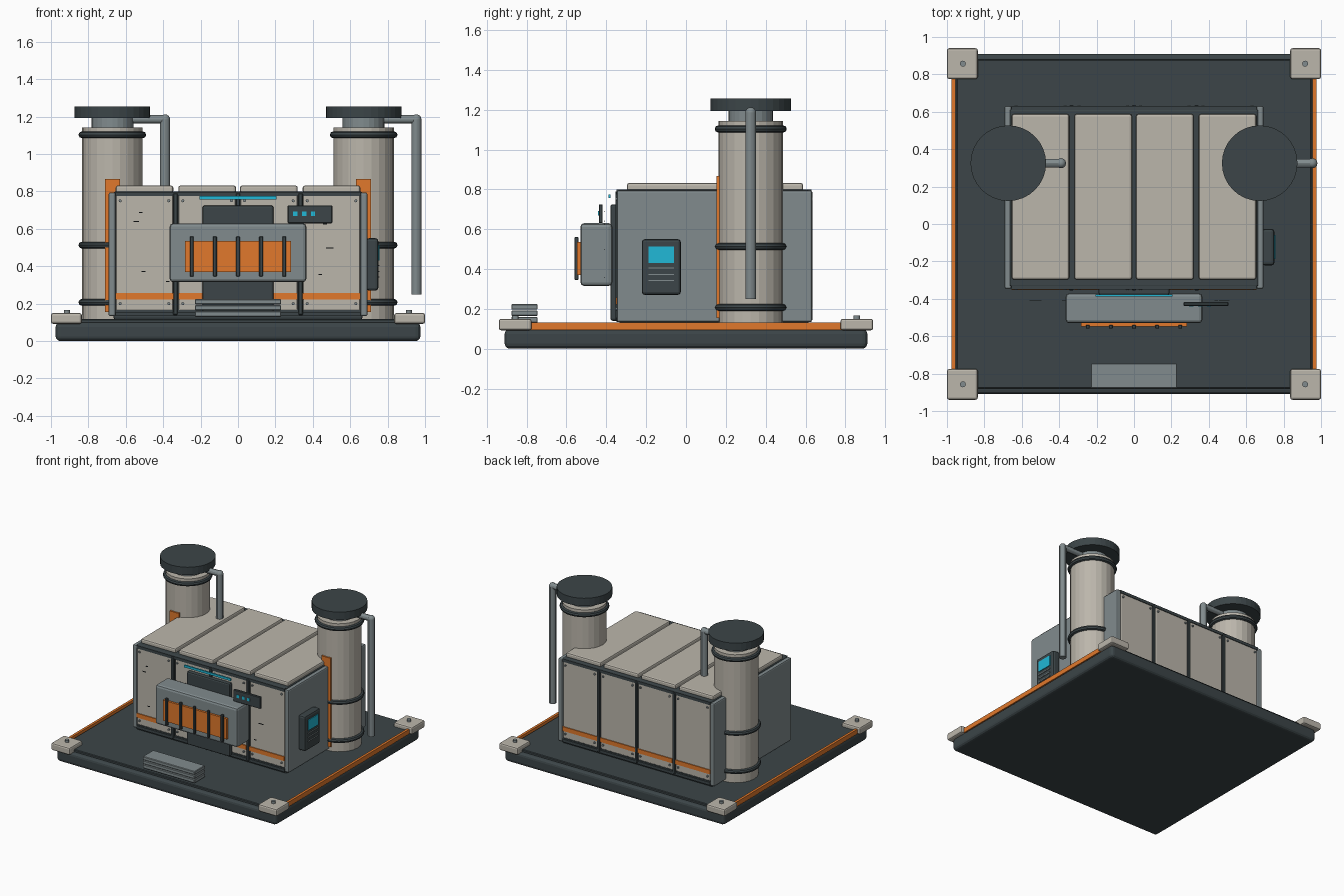
import bpy, math
from mathutils import Vector

if "Cube" in bpy.data.objects:
    bpy.data.objects.remove(bpy.data.objects["Cube"])


def material(name, r, g, b):
    m = bpy.data.materials.new(name)
    m.diffuse_color = (r, g, b, 1)
    m.use_nodes = True
    m.node_tree.nodes["Principled BSDF"].inputs["Base Color"].default_value = m.diffuse_color
    return m


DARK = material("dark_steel", 0.045, 0.06, 0.065)
CREAM = material("cream_panel", 0.50, 0.47, 0.41)
GREY = material("blue_grey", 0.22, 0.26, 0.27)
ORANGE = material("orange", 0.75, 0.19, 0.025)
CYAN = material("cyan_light", 0.015, 0.48, 0.68)


def box(name, x, y, z, mat, bevel=0.0, segments=2):
    """Box from (min, max) ranges on each axis."""
    bpy.ops.mesh.primitive_cube_add(size=1)
    o = bpy.context.object
    o.name = name
    o.location = [(a + b) / 2 for a, b in (x, y, z)]
    o.scale = [b - a for a, b in (x, y, z)]
    bpy.ops.object.transform_apply(location=False, rotation=False, scale=True)
    o.data.materials.append(mat)
    if bevel:
        m = o.modifiers.new("Bevel", 'BEVEL')
        m.width, m.segments = bevel, segments
    return o


def rod(name, a, b, r, mat, sides=24, smooth=False):
    """Cylinder between two points."""
    a, b = Vector(a), Vector(b)
    bpy.ops.mesh.primitive_cylinder_add(vertices=sides, radius=r, depth=(b - a).length, location=(a + b) / 2)
    o = bpy.context.object
    o.name = name
    o.rotation_euler = (b - a).to_track_quat('Z', 'Y').to_euler()
    o.data.materials.append(mat)
    if smooth:
        bpy.ops.object.shade_smooth_by_angle()
    return o


# Base slab, deck, corner blocks and edge rails
box("base_slab", (-0.975, 0.975), (-0.91, 0.91), (0, 0.1), DARK, 0.025, 3)
box("deck_plate", (-0.95, 0.95), (-0.88, 0.88), (0.09, 0.118), DARK, 0.005, 1)
for sx in (-1, 1):
    box("edge_rail", sorted((sx * 0.955, sx * 0.975)), (-0.79, 0.79), (0.095, 0.132), ORANGE)
    for sy in (-1, 1):
        box("corner_block", sorted((sx * 0.835, sx)), sorted((sy * 0.775, sy * 0.94)),
            (0.092, 0.15), CREAM, 0.012)
        rod("corner_bolt", (sx * 0.915, sy * 0.857, 0.14), (sx * 0.915, sy * 0.857, 0.167), 0.016, GREY, 12)

# Main housing with side plates
box("housing_core", (-0.665, 0.665), (-0.335, 0.615), (0.115, 0.8), DARK, 0.01)
for sx in (-1, 1):
    box("side_plate", sorted((sx * 0.655, sx * 0.692)), (-0.347, 0.632), (0.133, 0.795), GREY, 0.01)

# Wall panels, stripes, bolts and seams on front and back; roof panels
for cx in (-0.5, -0.165, 0.165, 0.5):
    box("roof_panel", (cx - 0.154, cx + 0.154), (-0.297, 0.588), (0.79, 0.832), CREAM, 0.012)
    for wall, s in ((-0.33, -1), (0.61, 1)):
        box("wall_panel", (cx - 0.152, cx + 0.152), sorted((wall, wall + s * 0.015)),
            (0.165, 0.783), CREAM, 0.006)
        box("wall_stripe", (cx - 0.154, cx + 0.154), sorted((wall, wall + s * 0.022)),
            (0.222, 0.256), ORANGE)
        for dx in (-0.13, 0.13):
            for z in (0.2, 0.75):
                rod("panel_bolt", (cx + dx, wall + s * 0.01, z), (cx + dx, wall + s * 0.024, z), 0.008, GREY, 8)
for wall, s in ((-0.33, -1), (0.61, 1)):
    for x in (-0.335, 0, 0.335):
        box("seam_bar", (x - 0.012, x + 0.012), sorted((wall, wall + s * 0.025)), (0.14, 0.79), DARK, 0.004, 1)
    for z in (0.148, 0.79):
        box("wall_trim", (-0.655, 0.655), sorted((wall, wall + s * 0.02)), (z - 0.015, z + 0.008), DARK)

# Front hatch: backing plate, hood, glowing window and bars
box("hatch_backing", (-0.19, 0.19), (-0.38, -0.34), (0.14, 0.725), DARK, 0.012)
box("hatch_hood", (-0.365, 0.365), (-0.53, -0.37), (0.315, 0.63), GREY, 0.018)
box("hatch_window", (-0.283, 0.283), (-0.547, -0.52), (0.37, 0.535), ORANGE)
for i in range(-2, 3):
    x = i * 0.1235
    box("window_bar", (x - 0.01, x + 0.01), (-0.56, -0.54), (0.345, 0.56), DARK, 0.003, 1)
box("light_strip", (-0.207, 0.207), (-0.388, -0.378), (0.757, 0.775), CYAN)

# Small status display beside the hood
box("status_display", (0.265, 0.505), (-0.438, -0.418), (0.63, 0.725), DARK, 0.004, 1)
for x in (0.306, 0.354, 0.402):
    box("status_light", (x - 0.011, x + 0.011), (-0.442, -0.436), (0.668, 0.692), CYAN)

# Small wear marks in front of the wall
for x, z, w in ((-0.52, 0.688, 0.02), (-0.545, 0.64, 0.03), (-0.505, 0.372, 0.02),
                (-0.375, 0.318, 0.02), (0.465, 0.625, 0.02), (0.49, 0.498, 0.04), (0.44, 0.357, 0.02)):
    box("wear_mark", (x - w / 2, x + w / 2), (-0.412, -0.408), (z - 0.003, z + 0.003), DARK)

# Control panel on the right side
box("control_panel", (0.685, 0.75), (-0.222, -0.026), (0.27, 0.55), DARK, 0.015)
box("control_screen", (0.745, 0.756), (-0.188, -0.06), (0.43, 0.513), CYAN)
for z in (0.405, 0.373, 0.342):
    box("control_slot", (0.745, 0.756), (-0.188, -0.06), (z - 0.003, z + 0.003), GREY)

# Chimney stacks with rings, cap, stripe and down pipe
for sx in (-1, 1):
    x, y = sx * 0.672, 0.325
    rod("stack", (x, y, 0.115), (x, y, 1.143), 0.162, CREAM)
    rod("stack_neck", (x, y, 1.14), (x, y, 1.2), 0.112, GREY)
    rod("stack_cap", (x, y, 1.193), (x, y, 1.255), 0.202, DARK, 32)
    for z in (0.207, 0.513, 1.103):
        bpy.ops.mesh.primitive_torus_add(location=(x, y, z), major_radius=0.163, minor_radius=0.018,
                                         major_segments=32, minor_segments=8)
        ring = bpy.context.object
        ring.name = "stack_ring"
        ring.data.materials.append(DARK)
        bpy.ops.object.shade_smooth_by_angle()
    box("stack_stripe", (x - 0.04, x + 0.04), (0.153, 0.17), (0.155, 0.867), ORANGE)
    px = x + 0.282
    rod("pipe_arm", (x, y, 1.185), (px, y, 1.185), 0.023, GREY, 12, True)
    rod("down_pipe", (px, y, 0.25), (px, y, 1.185), 0.027, GREY, 12, True)
    bpy.ops.mesh.primitive_uv_sphere_add(segments=12, ring_count=8, radius=0.027, location=(px, y, 1.185))
    elbow = bpy.context.object
    elbow.name = "pipe_elbow"
    elbow.data.materials.append(GREY)
    bpy.ops.object.shade_smooth_by_angle()

# Entry steps
for z0, z1 in ((0.13, 0.16), (0.164, 0.192), (0.196, 0.224)):
    box("entry_step", (-0.23, 0.23), (-0.877, -0.745), (z0, z1), GREY, 0.004, 1)
